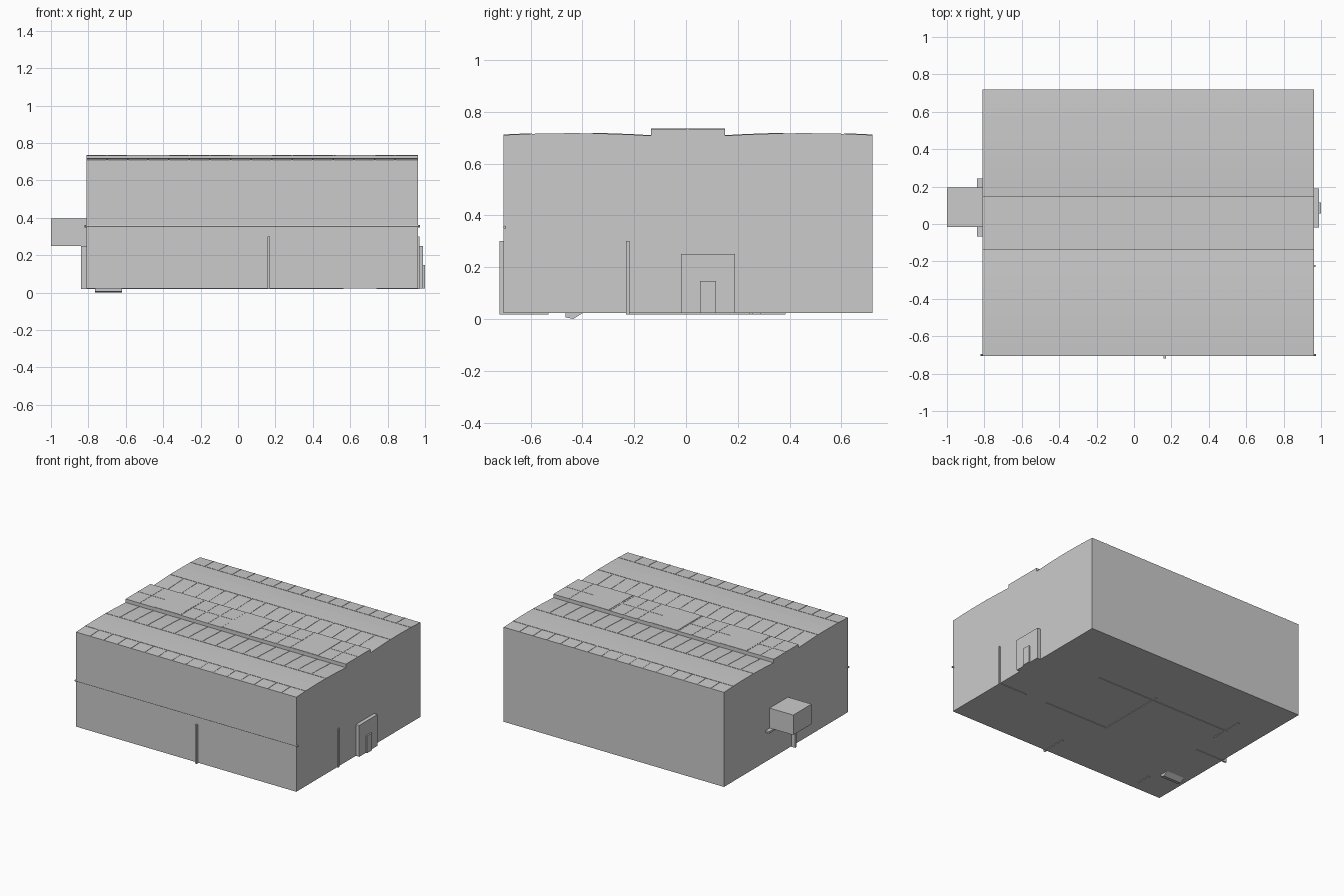
import bpy, bmesh, math

if "Cube" in bpy.data.objects:
    bpy.data.objects.remove(bpy.data.objects["Cube"])

CY = 0.0075            # the hall is symmetric about this y
X0, X1 = -0.81, 0.963
HALF = 0.7125
FLOOR = 0.022


def mesh_object(name, bm):
    bmesh.ops.recalc_face_normals(bm, faces=bm.faces)
    me = bpy.data.meshes.new(name)
    bm.to_mesh(me)
    bm.free()
    ob = bpy.data.objects.new(name, me)
    bpy.context.collection.objects.link(ob)
    return ob


def add_box(bm, x0, x1, y0, y1, z0, z1):
    vs = bmesh.ops.create_cube(bm, size=1)["verts"]
    for v in vs:
        v.co = ((x0 + x1) / 2 + v.co.x * (x1 - x0),
                (y0 + y1) / 2 + v.co.y * (y1 - y0),
                (z0 + z1) / 2 + v.co.z * (z1 - z0))


def box(name, *dims):
    bm = bmesh.new()
    add_box(bm, *dims)
    return mesh_object(name, bm)


def add_prism(bm, profile, x0, x1):
    a = [bm.verts.new((x0, y, z)) for y, z in profile]
    b = [bm.verts.new((x1, y, z)) for y, z in profile]
    bm.faces.new(a)
    bm.faces.new(b[::-1])
    for i in range(len(a)):
        j = (i + 1) % len(a)
        bm.faces.new((a[i], a[j], b[j], b[i]))


def roof_z(d):
    """Height of the shallow arched roof at distance d from the centre line."""
    return 0.717 - 0.008 * ((d - 0.45) / 0.28) ** 2


# Hall: walls, two shallow arches and the raised centre strip in one profile
arch = [0.1425 + (HALF - 0.1425) * i / 8 for i in range(9)]
right = [(CY + d, roof_z(d)) for d in arch]
left = [(CY - d, roof_z(d)) for d in reversed(arch)]
profile = ([(CY - HALF, FLOOR)] + left + [(CY - 0.1425, 0.733), (CY + 0.1425, 0.733)]
           + right + [(CY + HALF, FLOOR)])
bm = bmesh.new()
add_prism(bm, profile, X0, X1)
mesh_object("hall", bm)

# Roof ribs across the inner and outer bands, plus the centre strip
RIBS = [-0.70 + 0.11 * i for i in range(15)]
bm = bmesh.new()
for x in RIBS:
    for s in (-1, 1):
        for d0, d1 in ((0.1425, 0.37), (0.605, HALF)):
            ds = [d0 + (d1 - d0) * k / 3 for k in range(4)]
            top = [(CY + s * d, roof_z(d) + 0.002) for d in ds]
            low = [(CY + s * d, roof_z(d) - 0.004) for d in reversed(ds)]
            add_prism(bm, top + low, x - 0.004, x + 0.004)
    add_box(bm, x - 0.003, x + 0.003, CY - 0.1425, CY + 0.1425, 0.730, 0.7345)
mesh_object("roof_ribs", bm)

# Long roof rails
bm = bmesh.new()
for s in (-1, 1):
    for d in (0.37, 0.605):
        y = CY + s * d
        add_box(bm, X0, X1, y - 0.003, y + 0.003, roof_z(d) - 0.004, roof_z(d) + 0.002)
add_box(bm, X0, X1, CY - 0.003, CY + 0.003, 0.730, 0.7345)
mesh_object("roof_rails", bm)

# Skylights
for i, x in enumerate((-0.48, 0.073, 0.628)):
    box(f"skylight_{i + 1}", x - 0.108, x + 0.108, CY - 0.141, CY + 0.141, 0.730, 0.7355)

# Entrance on the right end
box("entrance_frame", X1 - 0.01, 0.99, -0.02, 0.19, FLOOR, 0.25)
box("entrance_door", 0.98, 1.0, 0.055, 0.115, FLOOR, 0.147)

# Projecting booth on the left end
box("booth", -1.0, X0 + 0.01, -0.015, 0.195, 0.25, 0.395)
box("booth_ledge", -0.84, X0 + 0.01, -0.068, 0.242, 0.236, 0.25)

# Partition walls whose ends and undersides break through the shell
T = 0.006
bm = bmesh.new()
for x0, x1, y in ((-0.59, 0.51, 0.25), (0.06, 0.565, -0.225),
                  (0.74, 0.97, -0.225), (-0.84, -0.59, -0.062)):
    add_box(bm, x0, x1, y - T, y + T, 0.018, 0.25 if x0 < -0.8 else 0.3)
for x, y0, y1 in ((0.05, -0.225, 0.29), (-0.575, 0.14, 0.385),
                  (0.165, -0.72, -0.53), (-0.575, -0.63, -0.53)):
    add_box(bm, x - T, x + T, y0, y1, 0.018, 0.3)
mesh_object("partition_walls", bm)

# Wedge below the floor
bm = bmesh.new()
add_prism(bm, [(-0.465, 0.025), (-0.465, 0.006), (-0.435, 0.0), (-0.40, 0.022), (-0.40, 0.025)],
          -0.765, -0.62)
mesh_object("floor_wedge", bm)

# Pipe along the front wall
bpy.ops.mesh.primitive_cylinder_add(vertices=12, radius=0.006, depth=1.795,
                                    location=(0.0765, -0.7, 0.354),
                                    rotation=(0, math.pi / 2, 0))
pipe = bpy.context.object
pipe.name = "front_pipe"
bpy.ops.object.shade_smooth_by_angle()
